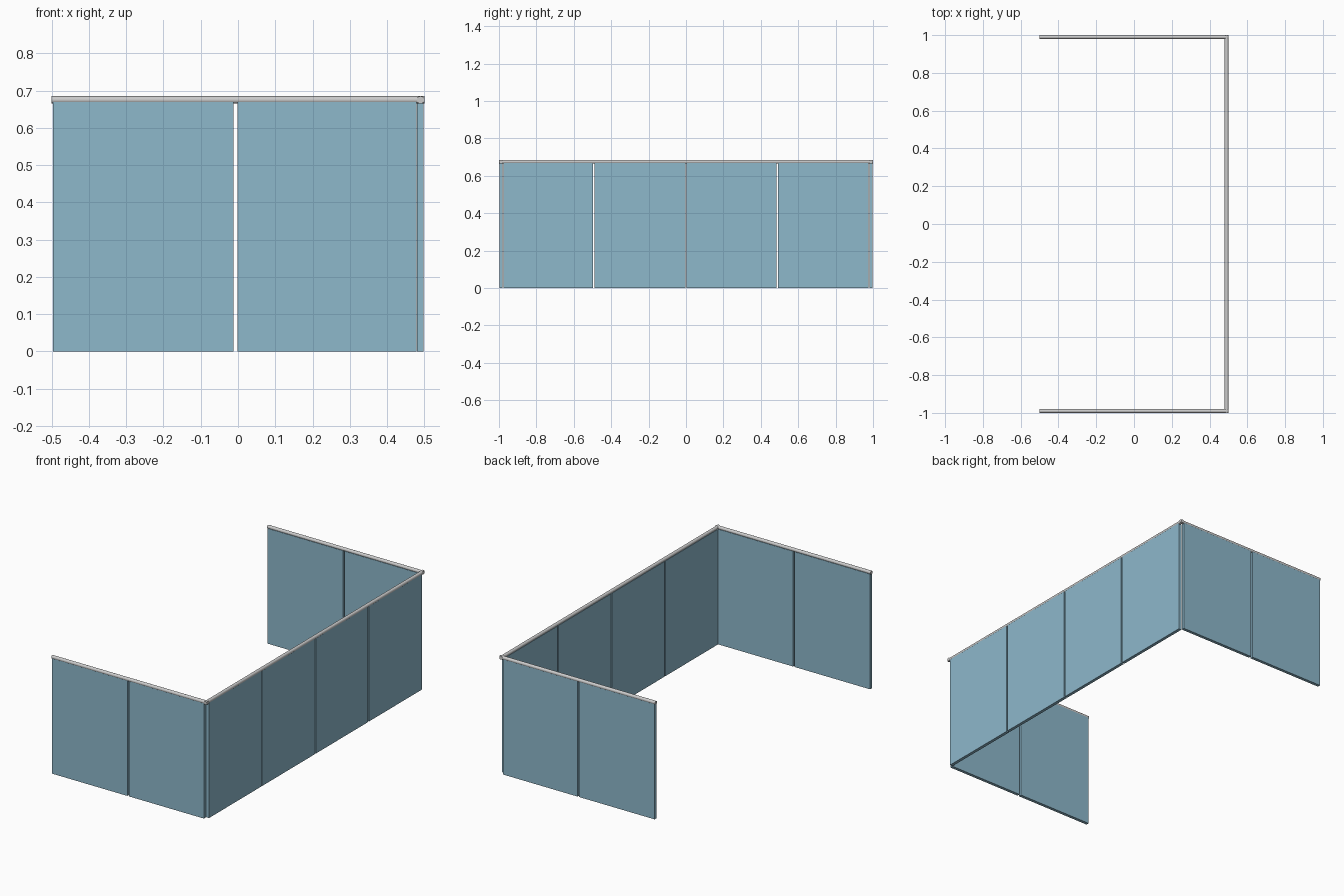
import bpy, math

if "Cube" in bpy.data.objects:
    bpy.data.objects.remove(bpy.data.objects["Cube"])

RAIL_R, RAIL_Z = 0.01, 0.675
GLASS_T, GLASS_H = 0.018, 0.669

glass = bpy.data.materials.new("blue_glass")
glass.diffuse_color = (0.27, 0.48, 0.60, 1)
glass.use_nodes = True
glass.node_tree.nodes["Principled BSDF"].inputs["Base Color"].default_value = glass.diffuse_color


def panel(name, x0, x1, y0, y1):
    """Upright glass sheet standing on the floor."""
    bpy.ops.mesh.primitive_cube_add(
        size=1, location=((x0 + x1) / 2, (y0 + y1) / 2, GLASS_H / 2))
    ob = bpy.context.object
    ob.name = name
    ob.scale = (x1 - x0, y1 - y0, GLASS_H)
    bpy.ops.object.transform_apply(location=False, rotation=False, scale=True)
    ob.data.materials.append(glass)


def rail(name, length, location, rotation):
    """Round handrail along the top of the glass."""
    bpy.ops.mesh.primitive_cylinder_add(
        vertices=32, radius=RAIL_R, depth=length,
        location=location, rotation=rotation)
    bpy.context.object.name = name
    bpy.ops.object.shade_smooth_by_angle()


# Short front and back wings: two panels and a rail each
for side, yc in (("front", -0.989), ("back", 0.989)):
    y0, y1 = yc - GLASS_T / 2 + 0.002 * (yc < 0), 0
    y0 = yc - GLASS_T / 2
    for i, (x0, x1) in enumerate(((-0.497, -0.012), (-0.002, 0.479))):
        panel(f"{side}_panel_{i + 1}", x0, x1, y0, y0 + GLASS_T)
    rail(f"{side}_rail", 1.0, (0, math.copysign(0.99, yc), RAIL_Z),
         (0, math.pi / 2, 0))

# Long right side: four panels and a rail, corners left open below the rail
for i, (y0, y1) in enumerate(((-0.977, -0.497), (-0.489, -0.004),
                              (0.003, 0.483), (0.492, 0.976))):
    panel(f"side_panel_{i + 1}", 0.48, 0.498, y0, y1)
rail("side_rail", 2.0, (0.49, 0, RAIL_Z), (math.pi / 2, 0, 0))
